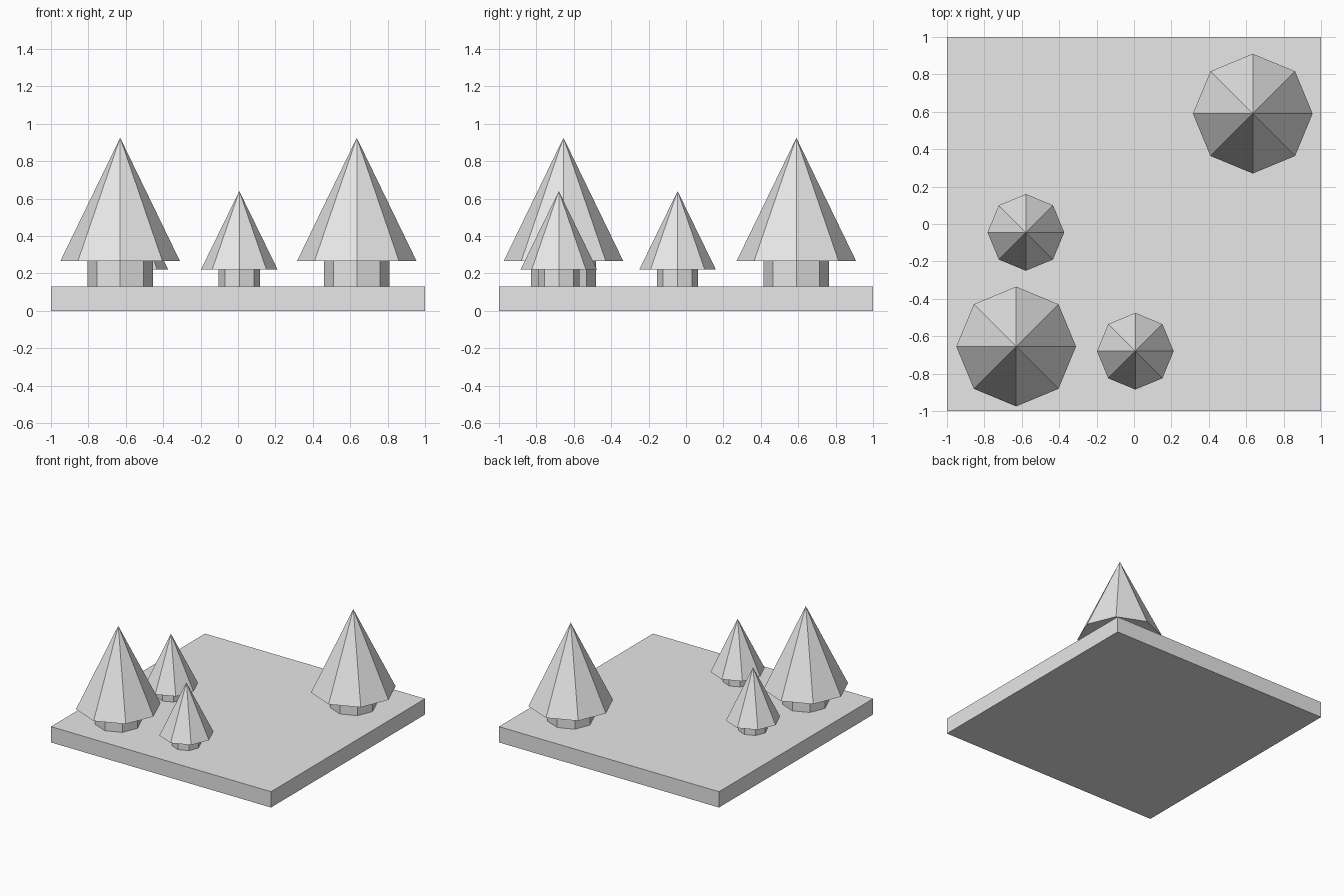
import bpy

cube = bpy.data.objects.get("Cube")
if cube:
    bpy.data.objects.remove(cube, do_unlink=True)

# Single plain grey for everything
grey = bpy.data.materials.new("plain_grey")
grey.use_nodes = True
colour = (0.8, 0.8, 0.8, 1)
grey.diffuse_color = colour
grey.node_tree.nodes["Principled BSDF"].inputs["Base Color"].default_value = colour

PLATE_TOP = 0.13


def finish(name):
    obj = bpy.context.object
    obj.name = name
    obj.data.name = name
    obj.data.materials.clear()
    obj.data.materials.append(grey)
    return obj


def eight_sided(name, x, y, bottom, top, r_bottom, r_top):
    """Flat-shaded octagonal cone or prism between two heights."""
    bpy.ops.mesh.primitive_cone_add(
        vertices=8, radius1=r_bottom, radius2=r_top, depth=top - bottom,
        location=(x, y, (bottom + top) / 2))
    return finish(name)


def tree(name, x, y, trunk_r, crown_r, crown_bottom, tip):
    eight_sided(name + "_trunk", x, y, PLATE_TOP, crown_bottom, trunk_r, trunk_r)
    eight_sided(name + "_crown", x, y, crown_bottom, tip, crown_r, 0)


# Square ground slab
bpy.ops.mesh.primitive_cube_add(size=1, location=(0, 0, PLATE_TOP / 2))
slab = finish("ground_slab")
slab.scale = (2, 2, PLATE_TOP)
bpy.ops.object.transform_apply(location=False, rotation=False, scale=True)

# Trees in two sizes
large = dict(trunk_r=0.175, crown_r=0.32, crown_bottom=0.265, tip=0.925)
small = dict(trunk_r=0.11, crown_r=0.205, crown_bottom=0.22, tip=0.64)
tree("front_large_tree", -0.63, -0.655, **large)
tree("back_large_tree", 0.635, 0.59, **large)
tree("side_small_tree", -0.578, -0.045, **small)
tree("front_small_tree", 0.007, -0.68, **small)
